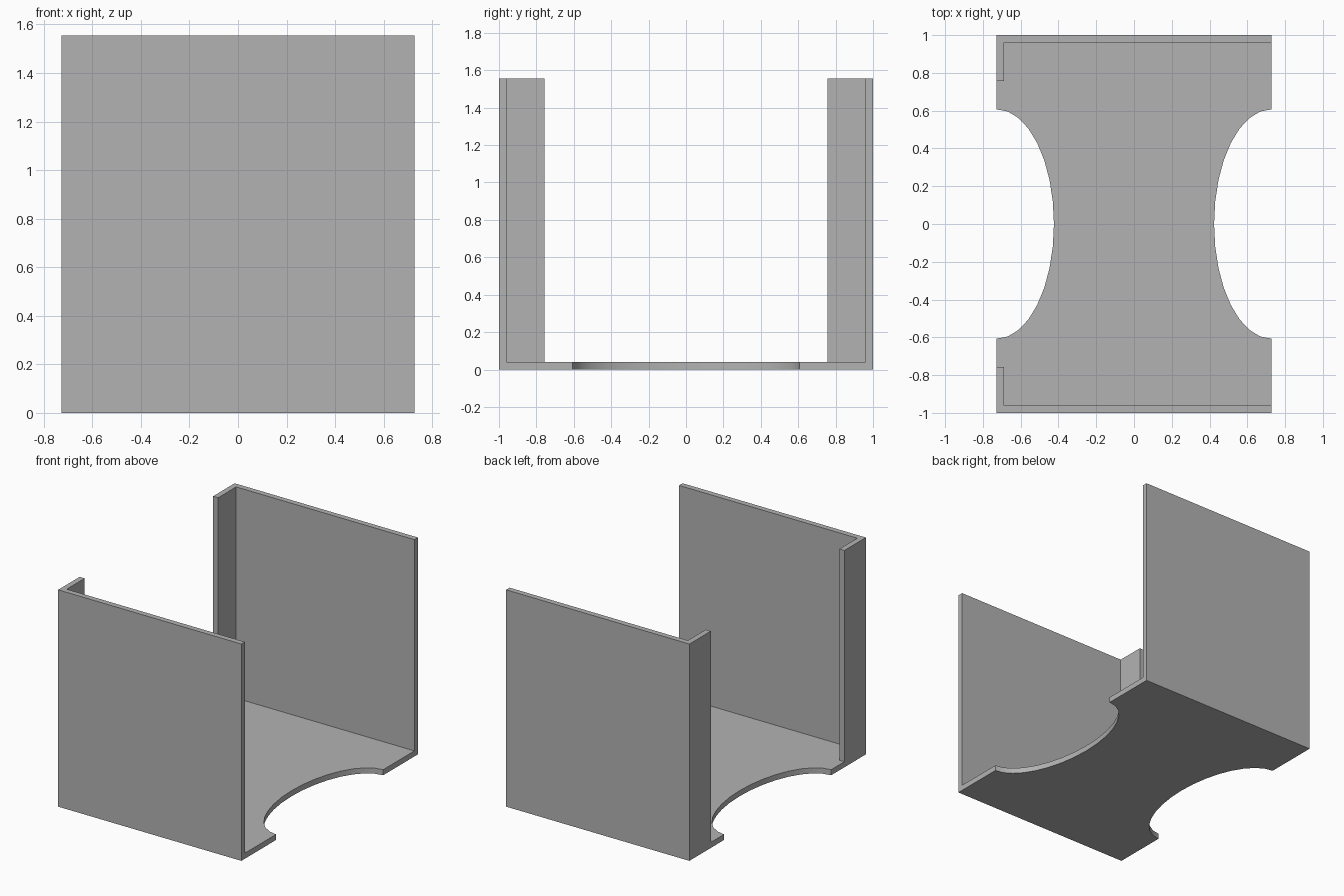
import bpy
import bmesh
from math import cos, sin, pi, radians

cube = bpy.data.objects.get("Cube")
if cube:
    bpy.data.objects.remove(cube, do_unlink=True)

HALF_W, HALF_D, HEIGHT = 0.727, 1.0, 1.555   # overall size
WALL = 0.04                                  # sheet thickness
LIP = 0.757                                  # inner edge of the side lips
NOTCH_X, NOTCH_Y = 0.303, 0.607              # radii of the side notches
OUT = 1.0                                    # cutter overshoot

grey = bpy.data.materials.new("plain_grey")
grey.use_nodes = True
grey.diffuse_color = (0.45, 0.45, 0.45, 1)
grey.node_tree.nodes["Principled BSDF"].inputs["Base Color"].default_value = grey.diffuse_color


def prism(name, outline, z0, z1):
    """Extrude a closed xy outline from z0 to z1."""
    bm = bmesh.new()
    base = bm.faces.new([bm.verts.new((x, y, z0)) for x, y in outline])
    top = bmesh.ops.extrude_face_region(bm, geom=[base])["geom"]
    verts = [v for v in top if isinstance(v, bmesh.types.BMVert)]
    bmesh.ops.translate(bm, verts=verts, vec=(0, 0, z1 - z0))
    bmesh.ops.recalc_face_normals(bm, faces=bm.faces)
    mesh = bpy.data.meshes.new(name)
    bm.to_mesh(mesh)
    bm.free()
    mesh.materials.append(grey)
    obj = bpy.data.objects.new(name, mesh)
    bpy.context.collection.objects.link(obj)
    return obj


# Solid block that becomes the folded tray
tray = prism("open_tray", [(-HALF_W, -HALF_D), (HALF_W, -HALF_D),
                           (HALF_W, HALF_D), (-HALF_W, HALF_D)], 0, HEIGHT)

# T-shaped cavity: leaves floor, two walls and two narrow lips
inner_x, inner_y = WALL - HALF_W, HALF_D - WALL
half = [(OUT, inner_y), (inner_x, inner_y), (inner_x, LIP), (-OUT, LIP)]
cavity = half + [(x, -y) for x, y in reversed(half)]
cutters = [prism("cavity_cutter", cavity, WALL, HEIGHT + OUT)]

# Elliptical notches in both sides of the floor
STEPS = 32
ellipse = [(NOTCH_X * cos(2 * pi * i / STEPS), NOTCH_Y * sin(2 * pi * i / STEPS))
           for i in range(STEPS)]
for side, label in ((-1, "right"), (1, "left")):
    outline = [(x + side * HALF_W, y) for x, y in ellipse]
    cutters.append(prism(label + "_notch_cutter", outline, -OUT, OUT))

bpy.ops.object.select_all(action="DESELECT")
tray.select_set(True)
bpy.context.view_layer.objects.active = tray
for cutter in cutters:
    cutter.hide_render = True
    mod = tray.modifiers.new(cutter.name, "BOOLEAN")
    mod.operation = "DIFFERENCE"
    mod.solver = "EXACT"
    mod.object = cutter
    bpy.ops.object.modifier_apply(modifier=mod.name)
    bpy.data.objects.remove(cutter, do_unlink=True)

bpy.ops.object.shade_smooth_by_angle(angle=radians(30))
